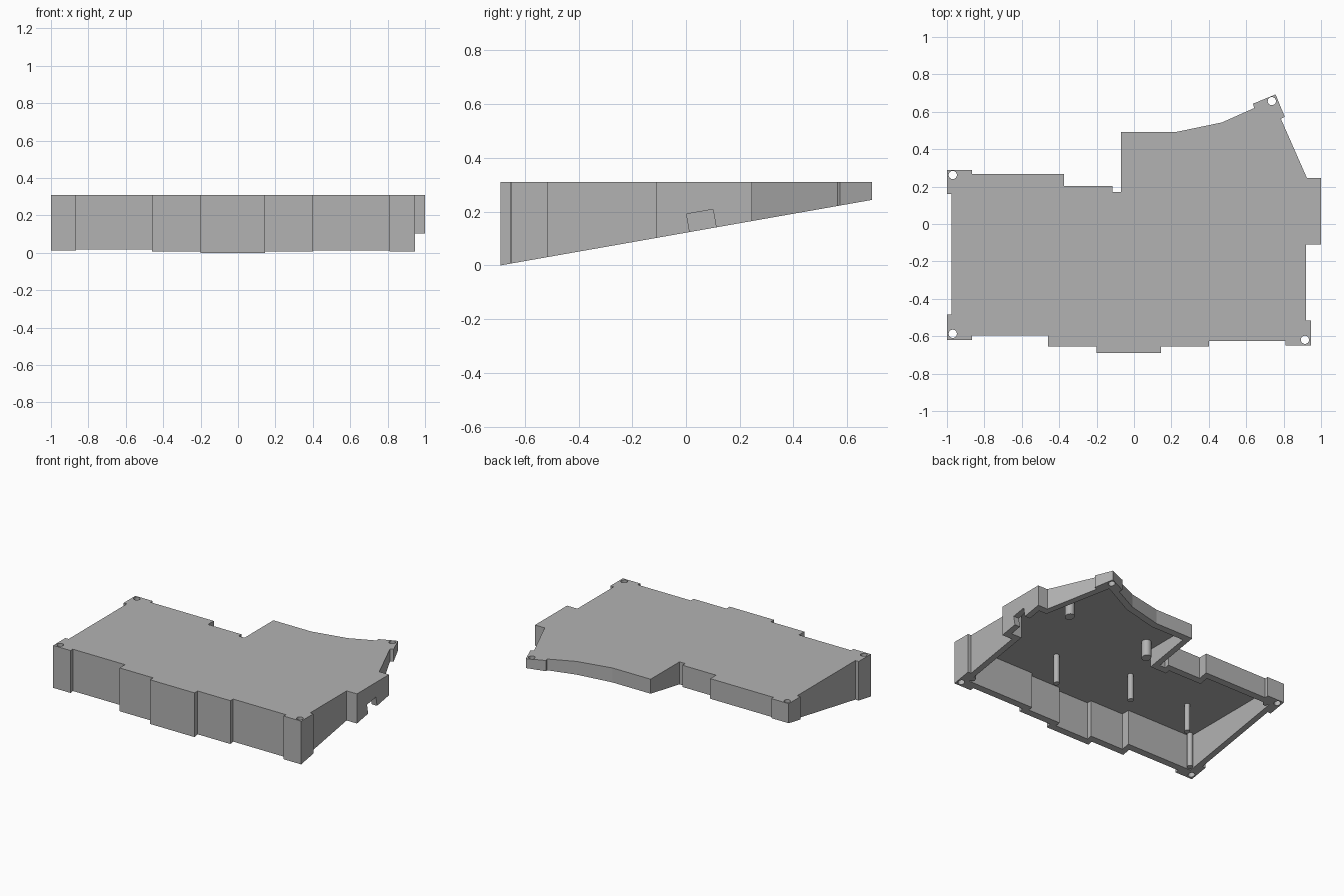
import bpy, bmesh, math
from mathutils import Vector

if "Cube" in bpy.data.objects:
    bpy.data.objects.remove(bpy.data.objects["Cube"])

TOP, CEILING, WALL = 0.31, 0.272, 0.042
SLOPE = math.tan(math.radians(10))

grey = bpy.data.materials.new("light_grey")
grey.diffuse_color = (0.45, 0.45, 0.45, 1)
grey.use_nodes = True
grey.node_tree.nodes["Principled BSDF"].inputs["Base Color"].default_value = grey.diffuse_color


def under(y):
    """Height of the tilted underside."""
    return max(0.0, (y + 0.69) * SLOPE)


def prism(name, points, top, drop=0.0, helper=False):
    """Extrude a plan outline from the tilted underside up to a flat top."""
    bm = bmesh.new()
    low = [bm.verts.new((x, y, under(y) - drop)) for x, y in points]
    high = [bm.verts.new((x, y, top)) for x, y in points]
    bm.faces.new(high)
    bm.faces.new(low[::-1])
    n = len(points)
    for i in range(n):
        j = (i + 1) % n
        bm.faces.new((low[i], low[j], high[j], high[i]))
    mesh = bpy.data.meshes.new(name)
    bm.to_mesh(mesh)
    bm.free()
    mesh.materials.append(grey)
    ob = bpy.data.objects.new(name, mesh)
    bpy.context.collection.objects.link(ob)
    ob.hide_render = helper
    if helper:
        ob.hide_viewport = True
    return ob


def circle(x, y, r, n=24):
    return [(x + r * math.cos(2 * math.pi * i / n), y + r * math.sin(2 * math.pi * i / n))
            for i in range(n)]


def inset(points, d):
    """Mitred inward offset of a counter-clockwise outline."""
    result = []
    for i, p in enumerate(points):
        p = Vector(p)
        a = (p - Vector(points[i - 1])).normalized()
        b = (Vector(points[(i + 1) % len(points)]) - p).normalized()
        na, nb = Vector((-a.y, a.x)), Vector((-b.y, b.x))
        result.append(tuple(p + (na + nb) * d / (1 + na.dot(nb))))
    return result


def cut(ob, cutter):
    mod = ob.modifiers.new(cutter.name, 'BOOLEAN')
    mod.operation = 'DIFFERENCE'
    mod.solver = 'EXACT'
    mod.object = cutter


# Outline pieces shared by the shell and its cavity
front = [(-.46, -.595), (-.46, -.655), (-.2, -.655), (-.2, -.69), (.145, -.69),
         (.145, -.655), (.4, -.655), (.4, -.625)]
right = [(.92, -.11), (1, -.11), (1, .245), (.925, .245)]
back = [(.47, .543), (.225, .492), (-.07, .492), (-.07, .172), (-.115, .172),
        (-.115, .203), (-.375, .203), (-.375, .267)]
body = [(-.975, -.595)] + front + [(.92, -.625)] + right + [(.738, .666)] + back + [(-.975, .267)]

# Corner tabs standing slightly proud of the walls
front_left_tab = [(-.975, -.485), (-1, -.485), (-1, -.62), (-.865, -.62), (-.865, -.595)]
front_right_tab = [(.81, -.625), (.81, -.65), (.945, -.65), (.945, -.515), (.92, -.515)]
back_right_tab = [(.785, .563), (.806, .573), (.757, .693), (.636, .643), (.643, .62)]
back_left_tab = [(-.865, .267), (-.865, .29), (-1, .29), (-1, .16), (-.975, .16)]
outline = (front_left_tab + front + front_right_tab + right + back_right_tab
           + back + back_left_tab)

# Hollow shell, open underneath
shell = prism("case_shell", outline, TOP)
cut(shell, prism("cavity_cutter", inset(body, WALL), CEILING, 0.1, True))

# Screw holes through the corner tabs
for i, (x, y) in enumerate([(-.969, -.587), (.914, -.619), (.737, .657), (-.969, .262)]):
    cut(shell, prism(f"screw_hole_cutter_{i + 1}", circle(x, y, .022), TOP + .1, 0.1, True))

# Cable notch in the right wall, square to the underside
bpy.ops.mesh.primitive_cube_add(size=1)
notch = bpy.context.object
notch.name = "cable_notch_cutter"
notch.scale = (0.16, 0.1, 0.14)
notch.rotation_euler = (math.radians(10), 0, 0)
notch.location = (0.98, 0.0635, under(0.0635) - 0.002)
notch.data.materials.append(grey)
notch.hide_render = True
notch.hide_viewport = True
cut(shell, notch)

# Support posts hanging from the ceiling down to the underside
posts = [(-.909, -.531, .019), (.872, -.555, .019), (-.907, .222, .019), (-.66, -.26, .019),
         (-.14, -.2, .019), (.38, -.313, .019), (.75, .258, .031), (.054, .187, .031)]
for i, (x, y, r) in enumerate(posts):
    post = prism(f"support_post_{i + 1}", circle(x, y, r), CEILING + .01)
    bpy.context.view_layer.objects.active = post
    post.select_set(True)
    bpy.ops.object.shade_smooth_by_angle(angle=math.radians(30))
    post.select_set(False)
